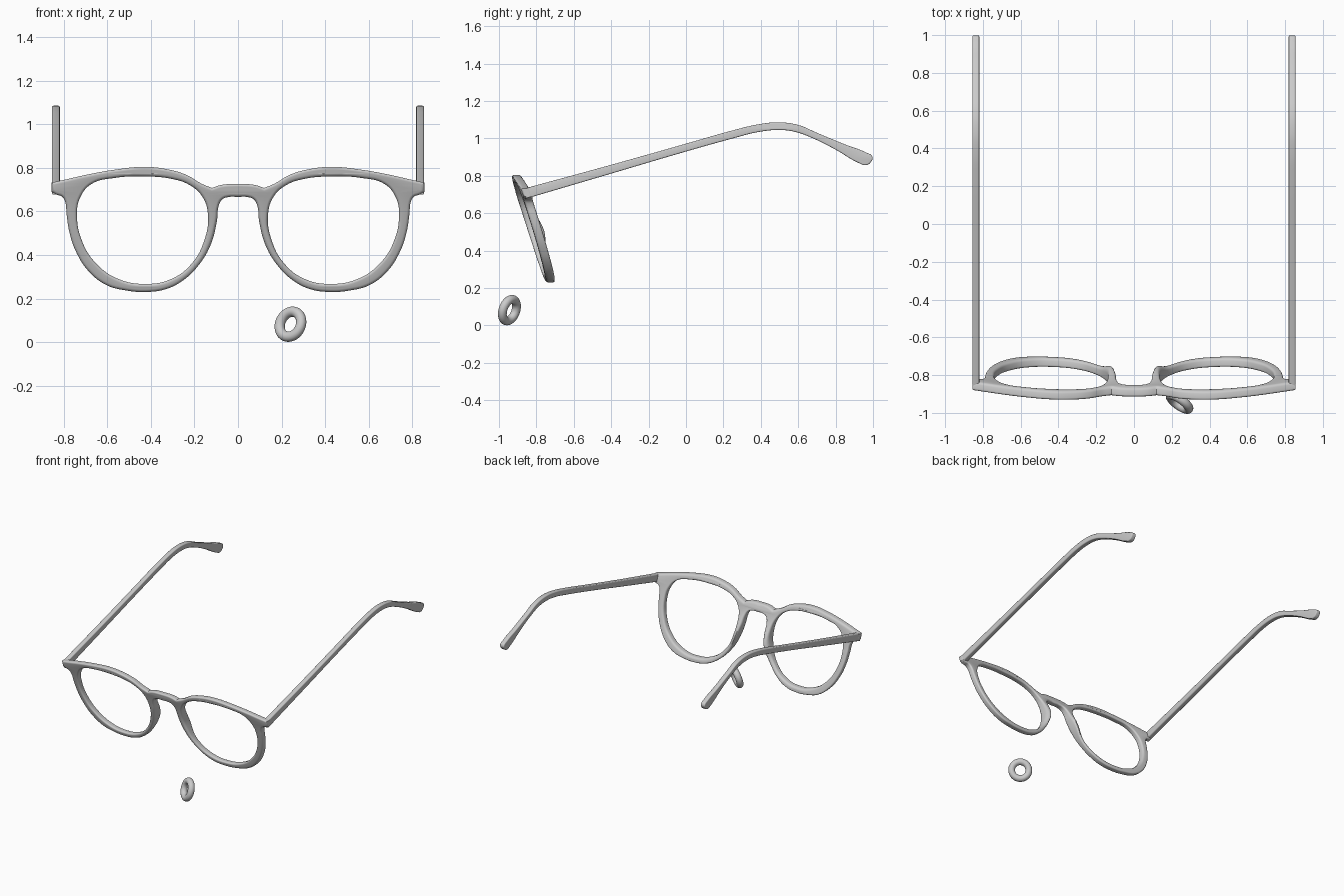
import bpy, bmesh, math
from mathutils import Vector

if "Cube" in bpy.data.objects:
    bpy.data.objects.remove(bpy.data.objects["Cube"])


def smooth(ob, angle=35):
    bpy.ops.object.select_all(action='DESELECT')
    ob.select_set(True)
    bpy.context.view_layer.objects.active = ob
    bpy.ops.object.shade_smooth_by_angle(angle=math.radians(angle))


def plate(name, outlines, half, bevel, place, corners=()):
    """Filled smooth outlines with rounded edges; place() maps (u, v, w) to the world."""
    cu = bpy.data.curves.new(name + "_outline", 'CURVE')
    cu.dimensions, cu.fill_mode = '2D', 'BOTH'
    cu.resolution_u = 6
    cu.extrude, cu.bevel_depth, cu.bevel_resolution = half - bevel, bevel, 3
    cu.offset = -bevel
    for pts in outlines:
        sp = cu.splines.new('BEZIER')
        sp.bezier_points.add(len(pts) - 1)
        sp.use_cyclic_u = True
        for bp, (u, v) in zip(sp.bezier_points, pts):
            bp.co = (u, v, 0)
            kind = 'VECTOR' if (abs(u), v) in corners else 'AUTO'
            bp.handle_left_type = bp.handle_right_type = kind
    tmp = bpy.data.objects.new(name + "_tmp", cu)
    bpy.context.collection.objects.link(tmp)
    bpy.context.view_layer.update()
    dg = bpy.context.evaluated_depsgraph_get()
    me = bpy.data.meshes.new_from_object(tmp.evaluated_get(dg))
    bpy.data.objects.remove(tmp)
    bm = bmesh.new()
    bm.from_mesh(me)
    bmesh.ops.remove_doubles(bm, verts=bm.verts, dist=1e-5)
    for v in bm.verts:
        v.co = place(*v.co)
    bmesh.ops.recalc_face_normals(bm, faces=bm.faces)
    bm.to_mesh(me)
    bm.free()
    me.name = name
    ob = bpy.data.objects.new(name, me)
    bpy.context.collection.objects.link(ob)
    smooth(ob)
    return ob


# Front frame: half outline mirrored across x = 0, plus two lens openings
half_outline = [
    (0, .726), (.076, .722), (.12, .708), (.168, .728), (.237, .768), (.33, .795),
    (.43, .805), (.56, .793), (.70, .768), (.80, .745), (.856, .733), (.856, .69),
    (.835, .678), (.807, .667), (.793, .64), (.788, .59), (.773, .497), (.742, .41),
    (.687, .326), (.605, .262), (.513, .237), (.425, .23), (.329, .244), (.25, .285),
    (.18, .354), (.126, .446), (.097, .556), (.089, .625), (.073, .655), (.04, .667),
    (0, .667)]
outline = half_outline + [(-x, z) for x, z in reversed(half_outline) if x > 0]
lens = [
    (.43, .761), (.306, .75), (.223, .722), (.163, .667), (.138, .584), (.156, .464),
    (.214, .359), (.306, .29), (.425, .267), (.55, .29), (.65, .359), (.715, .46),
    (.74, .588), (.724, .667), (.674, .726), (.568, .754)]
DEPTH = .024


def place_front(u, v, w):
    d = -w
    y = -.94 + .05 * u * u + (.8 - v) * .32 + DEPTH + d
    # nose pads swell backwards beside the bridge
    pad = math.exp(-((abs(u) - .11) / .06) ** 2 - ((v - .5) / .12) ** 2)
    y += .04 * pad * (d / DEPTH + 1) / 2
    return Vector((u, y, v))


plate("front_frame", [outline, lens, [(-x, z) for x, z in lens]], DEPTH, .013,
      place_front, corners={(.12, .708), (.856, .733), (.856, .69)})

# Temples: side profile given thickness in x, mirrored to the other side
temple = [
    (-.858, .734), (-.4, .859), (0, .972), (.25, 1.043), (.38, 1.074), (.49, 1.086),
    (.6, 1.072), (.7, 1.03), (.85, .968), (.96, .926), (.997, .902), (.988, .873),
    (.96, .857), (.925, .868), (.8, .94), (.68, 1.0), (.58, 1.036), (.49, 1.045),
    (.38, 1.033), (.25, 1.0), (0, .93), (-.4, .812), (-.858, .677)]
arm = plate("temple_arms", [temple], .018, .007,
            lambda u, v, w: Vector((.837 + w, u, v)),
            corners={(.858, .734), (.858, .677)})
arm.modifiers.new("Mirror", 'MIRROR')

# Small loose ring below the right lens
axis = Vector((.56, .77, -.28))
bpy.ops.mesh.primitive_torus_add(
    major_radius=.06, minor_radius=.0235, major_segments=48, minor_segments=20,
    location=(.241, -.944, .082), rotation=axis.to_track_quat('Z', 'Y').to_euler())
ring = bpy.context.object
ring.name = "small_ring"
smooth(ring, 60)
